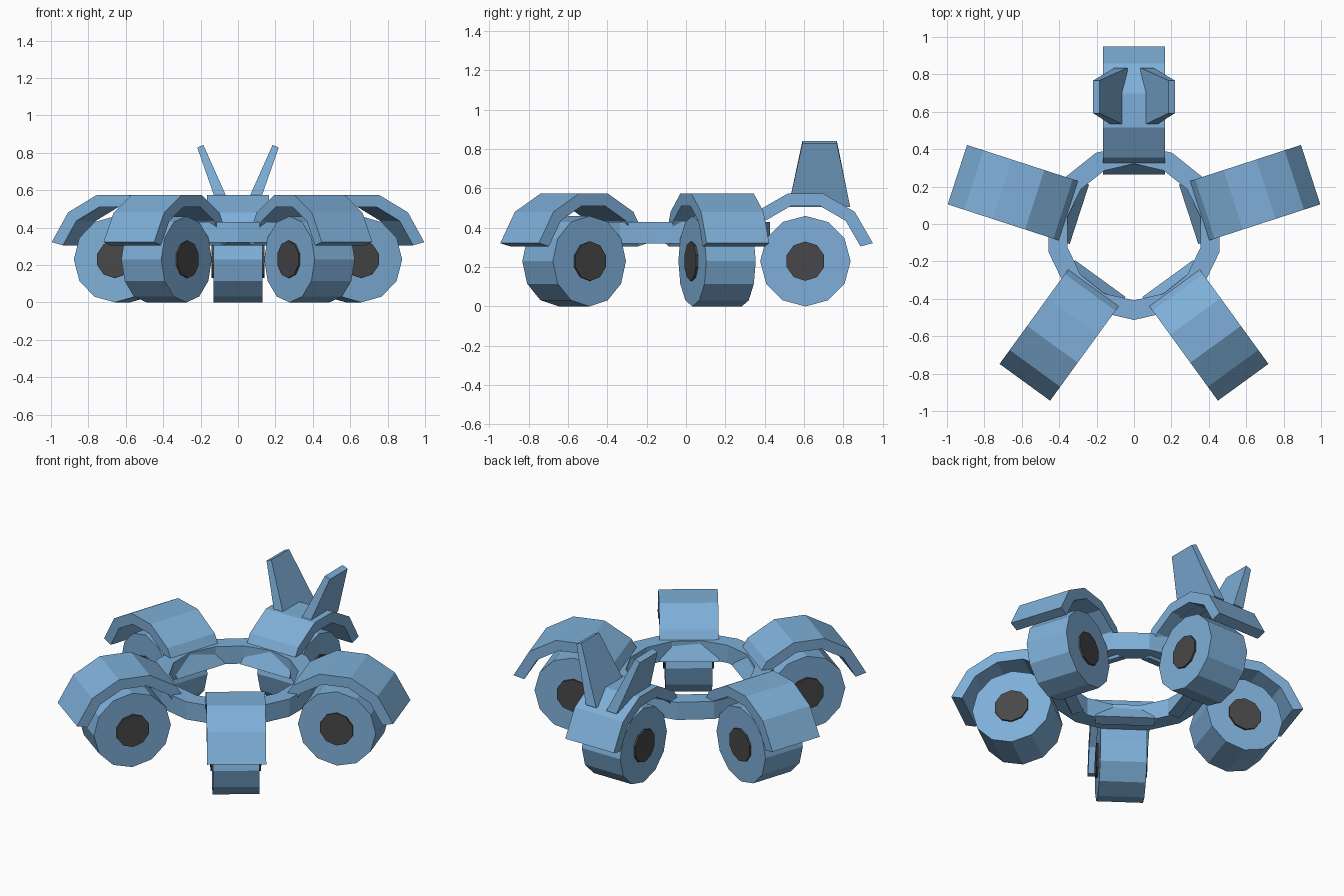
import bpy, bmesh
from math import sin, cos, pi, radians

if "Cube" in bpy.data.objects:
    bpy.data.objects.remove(bpy.data.objects["Cube"])


def material(name, rgb):
    mat = bpy.data.materials.new(name)
    mat.use_nodes = True
    mat.diffuse_color = (*rgb, 1)
    mat.node_tree.nodes["Principled BSDF"].inputs["Base Color"].default_value = (*rgb, 1)
    return mat


blue = material("body_blue", (0.21, 0.43, 0.69))
dark = material("hub_dark", (0.064, 0.064, 0.067))

HUB_Y = -0.043     # centre of the five-arm layout
REACH = 0.65       # distance from that centre to each wheel
WHEEL_Z = 0.23


def bridge(name, loops, mat, closed=False, turn=0):
    """Skin a row of equal point loops, either capped or joined into a ring."""
    bm = bmesh.new()
    rows = [[bm.verts.new(p) for p in loop] for loop in loops]
    pairs = list(zip(rows, rows[1:]))
    if closed:
        pairs.append((rows[-1], rows[0]))
    else:
        bm.faces.new(rows[0])
        bm.faces.new(rows[-1])
    for a, b in pairs:
        for i in range(len(a)):
            j = (i + 1) % len(a)
            bm.faces.new((a[i], a[j], b[j], b[i]))
    bmesh.ops.recalc_face_normals(bm, faces=bm.faces)
    mesh = bpy.data.meshes.new(name)
    bm.to_mesh(mesh)
    bm.free()
    mesh.materials.append(mat)
    obj = bpy.data.objects.new(name, mesh)
    obj.location.y = HUB_Y
    obj.rotation_euler.z = turn
    bpy.context.collection.objects.link(obj)
    return obj


def around(radius, angle):
    """Point (y, z) on a circle about the wheel axle."""
    return REACH + radius * cos(angle), WHEEL_Z + radius * sin(angle)


def cylinder(name, radius, sides, half, mat, turn):
    pts = [around(radius, pi / 2 + 2 * pi * i / sides) for i in range(sides)]
    bridge(name, [[(x, y, z) for y, z in pts] for x in (-half, half)], mat, turn=turn)


# Central ring with a rectangular section
ring_loops = []
for i in range(14):
    a = pi / 2 + 2 * pi * i / 14
    ring_loops.append([(r * cos(a), r * sin(a), z) for r, z in
                       ((0.365, 0.32), (0.47, 0.32), (0.47, 0.43), (0.365, 0.43))])
bridge("central_ring", ring_loops, blue, closed=True)

# Five wheels, each with hubs and an arched fender
for n, label in enumerate(("back", "right_side", "front_right", "front_left", "left_side")):
    turn = radians(72 * n)
    cylinder(label + "_wheel", 0.23, 12, 0.132, blue, turn)
    cylinder(label + "_hub", 0.1, 10, 0.143, dark, turn)
    arch = []
    for deg in range(15, 166, 30):
        section = []
        for x, r in ((-0.167, 0.29), (0.167, 0.29), (0.167, 0.355), (-0.167, 0.355)):
            section.append((x, *around(r, radians(deg))))
        arch.append(section)
    bridge(label + "_fender", arch, blue, turn=turn)

# Pair of splayed, tapered fins on the back fender
for side, label in ((1, "left"), (-1, "right")):
    fin = []
    for inner, outer, front, rear, z_in, z_out in (
            (0.035, 0.105, 0.563, 0.878, 0.505, 0.505),
            (0.185, 0.218, 0.635, 0.81, 0.842, 0.828)):
        fin.append([(side * inner, front, z_in), (side * outer, front, z_out),
                    (side * outer, rear, z_out), (side * inner, rear, z_in)])
    bridge(label + "_fin", fin, blue)
